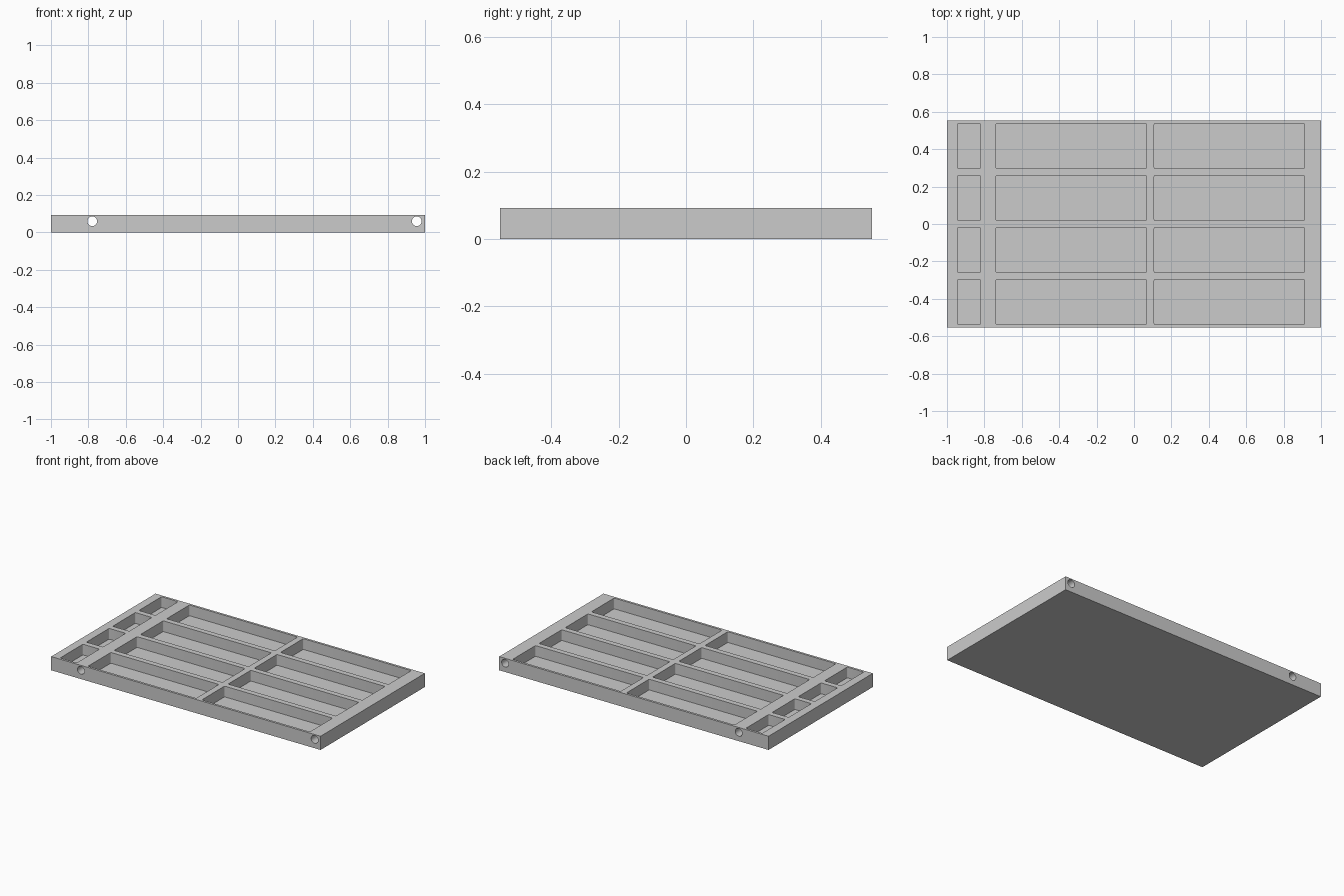
import bpy, bmesh, math
from mathutils import Matrix, Vector

if "Cube" in bpy.data.objects:
    bpy.data.objects.remove(bpy.data.objects["Cube"], do_unlink=True)

LENGTH, WIDTH, HEIGHT = 2.0, 1.106, 0.092
FLOOR = 0.02                                   # thickness under the pockets
COLUMNS = [(-0.944, -0.821), (-0.737, 0.066), (0.108, 0.910)]
ROWS, PITCH, POCKET = 4, 0.278, 0.241
HOLES_X, HOLE_Z, HOLE_R = (-0.779, 0.956), 0.059, 0.026

grey = bpy.data.materials.new("grey")
grey.use_nodes = True
colour = (0.6, 0.6, 0.6, 1)
grey.diffuse_color = colour
grey.node_tree.nodes["Principled BSDF"].inputs["Base Color"].default_value = colour


def add_box(bm, low, high, corner=0):
    """Box between two corners, optionally with rounded upright edges."""
    low, high = Vector(low), Vector(high)
    matrix = Matrix.Translation((low + high) / 2) @ Matrix.Diagonal((*(high - low), 1))
    verts = bmesh.ops.create_cube(bm, size=1, matrix=matrix)["verts"]
    if corner:
        edges = {e for v in verts for e in v.link_edges}
        upright = [e for e in edges
                   if abs(e.verts[0].co.z - e.verts[1].co.z) > 0.01]
        bmesh.ops.bevel(bm, geom=upright, offset=corner, segments=3,
                        profile=0.5, affect='EDGES')


def make_object(name, bm):
    mesh = bpy.data.meshes.new(name)
    bm.to_mesh(mesh)
    bm.free()
    mesh.materials.append(grey)
    obj = bpy.data.objects.new(name, mesh)
    bpy.context.collection.objects.link(obj)
    return obj


# Solid tray block
bm = bmesh.new()
add_box(bm, (-LENGTH / 2, -WIDTH / 2, 0), (LENGTH / 2, WIDTH / 2, HEIGHT))
tray = make_object("tray", bm)

# Cutter: grid of pockets open at the top
bm = bmesh.new()
for left, right in COLUMNS:
    for row in range(ROWS):
        y = (row - (ROWS - 1) / 2) * PITCH
        add_box(bm, (left, y - POCKET / 2, FLOOR),
                (right, y + POCKET / 2, HEIGHT + 0.05), corner=0.006)

# Cutter: rod holes running from front to back
for x in HOLES_X:
    matrix = Matrix.Translation((x, 0, HOLE_Z)) @ Matrix.Rotation(math.pi / 2, 4, 'X')
    bmesh.ops.create_cone(bm, cap_ends=True, segments=32, radius1=HOLE_R,
                          radius2=HOLE_R, depth=WIDTH + 0.2, matrix=matrix)
cutter = make_object("pocket_cutter", bm)
cutter.hide_render = True

# Cut the tray, then discard the cutter
cut = tray.modifiers.new("pockets_and_holes", 'BOOLEAN')
cut.operation, cut.solver, cut.object = 'DIFFERENCE', 'EXACT', cutter
bpy.ops.object.select_all(action='DESELECT')
bpy.context.view_layer.objects.active = tray
tray.select_set(True)
bpy.ops.object.modifier_apply(modifier=cut.name)
bpy.data.objects.remove(cutter, do_unlink=True)
bpy.ops.object.shade_smooth_by_angle(angle=math.radians(35))
